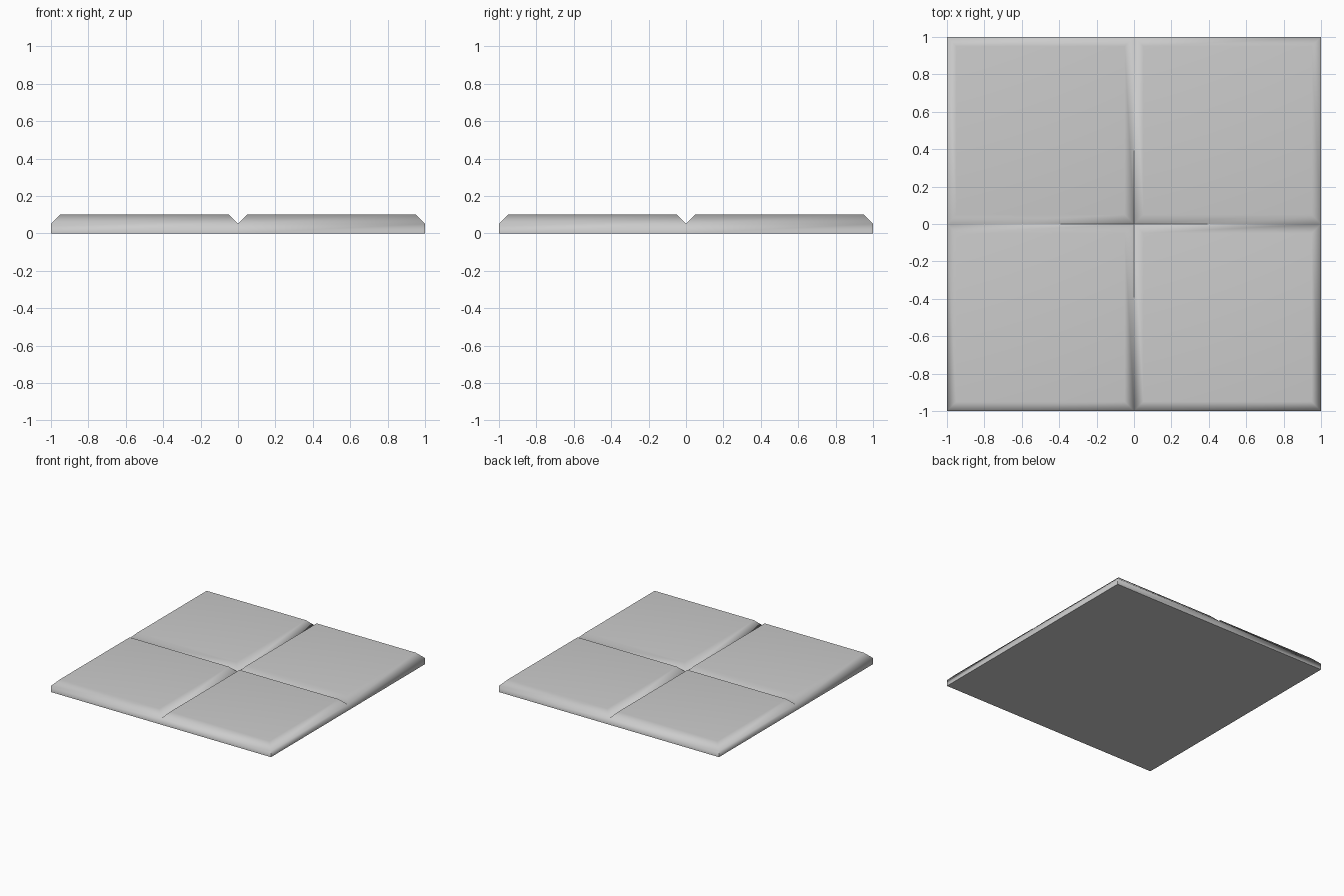
import bpy, bmesh, math

if "Cube" in bpy.data.objects:
    bpy.data.objects.remove(bpy.data.objects["Cube"])

CHAMFER = 0.05   # width and height of the sloped tile edge
BASE = 0.05      # height of the straight sides

bm = bmesh.new()

# Four square tile footprints at the height where the grooves bottom out
bmesh.ops.create_grid(bm, x_segments=2, y_segments=2, size=1.0)
bmesh.ops.translate(bm, vec=(0, 0, BASE), verts=bm.verts)
tiles = bm.faces[:]
rim = [e for e in bm.edges if e.is_boundary]

# Straight outer sides and flat underside
ext = bmesh.ops.extrude_edge_only(bm, edges=rim)["geom"]
for v in (g for g in ext if isinstance(g, bmesh.types.BMVert)):
    v.co.z = 0.0
bottom = [g for g in ext if isinstance(g, bmesh.types.BMEdge)
          and all(v.co.z < 1e-6 for v in g.verts)]
bmesh.ops.contextual_create(bm, geom=bottom)

# Raised tile tops with mitred, sloped edges
for face in tiles:
    bmesh.ops.inset_individual(bm, faces=[face], thickness=CHAMFER,
                               use_even_offset=True)
    for v in face.verts:
        v.co.z = BASE + CHAMFER
bmesh.ops.recalc_face_normals(bm, faces=bm.faces)

mesh = bpy.data.meshes.new("floor_tiles")
bm.to_mesh(mesh)
bm.free()
floor = bpy.data.objects.new("floor_tiles", mesh)
bpy.context.collection.objects.link(floor)

# Soft tile edges, flat tops, sharp grooves and corners
bpy.context.view_layer.objects.active = floor
floor.select_set(True)
bpy.ops.object.shade_smooth_by_angle(angle=math.radians(65))
weighted = floor.modifiers.new("flat_tops", 'WEIGHTED_NORMAL')
weighted.keep_sharp = True
